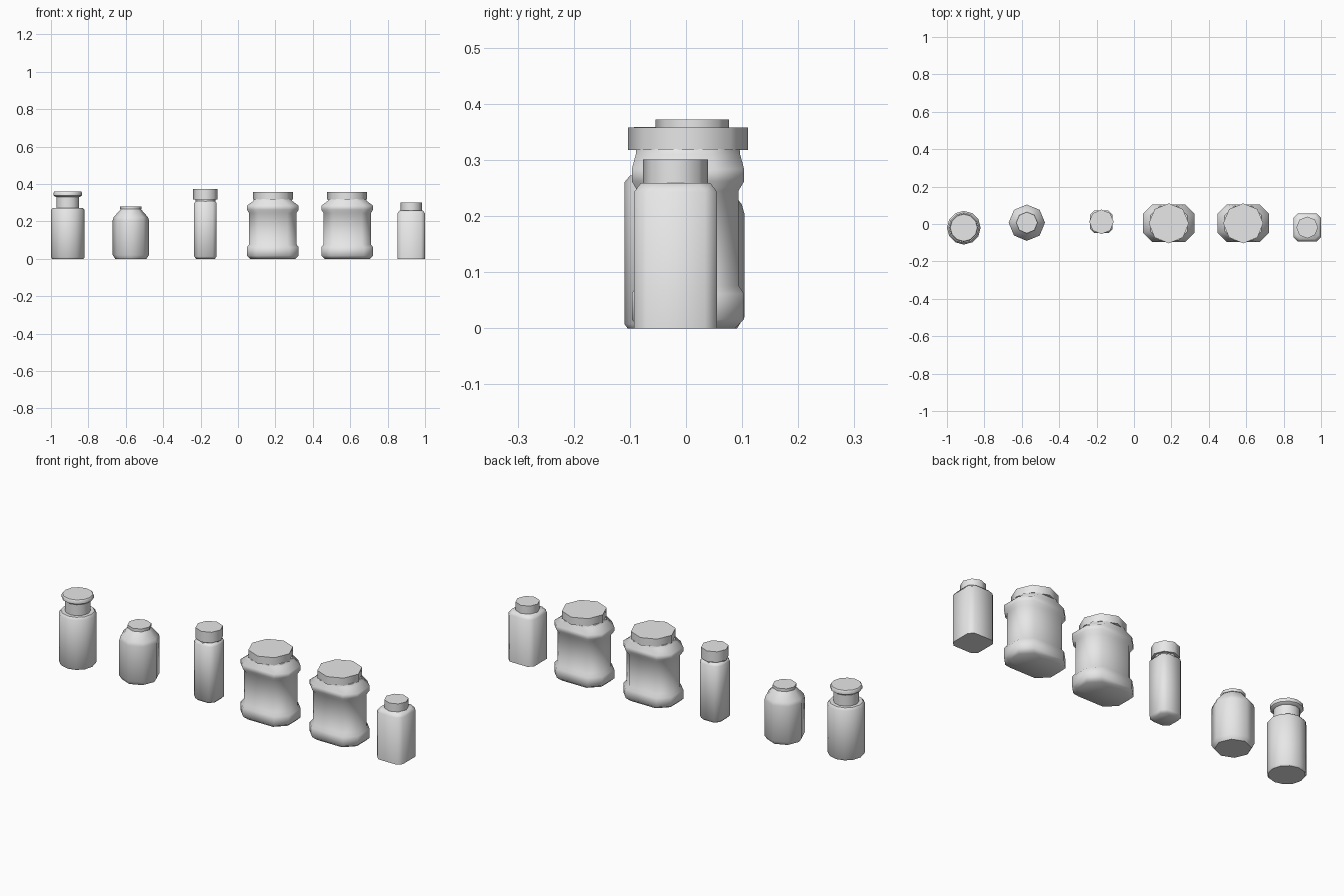
import bpy
import bmesh
from math import cos, sin, pi, radians

cube = bpy.data.objects.get("Cube")
if cube:
    bpy.data.objects.remove(cube, do_unlink=True)

grey = bpy.data.materials.new("plain_grey")
grey.use_nodes = True
grey.diffuse_color = (0.8, 0.8, 0.8, 1)
grey.node_tree.nodes["Principled BSDF"].inputs["Base Color"].default_value = (0.8, 0.8, 0.8, 1)


def polygon(radius, sides):
    """Regular outline with corners on the axes."""
    return [(radius * cos(2 * pi * i / sides), radius * sin(2 * pi * i / sides))
            for i in range(sides)]


def cut_rectangle(hx, hy, cut):
    """Rectangle outline with its four corners cut off."""
    a, b = hx - cut, hy - cut
    return [(hx, -b), (hx, b), (a, hy), (-a, hy),
            (-hx, b), (-hx, -b), (-a, -hy), (a, -hy)]


def loft(name, centre, levels):
    """Join a stack of (height, outline) rings and close both ends."""
    bm = bmesh.new()
    rings = [[bm.verts.new((x, y, z)) for x, y in outline] for z, outline in levels]
    for low, high in zip(rings, rings[1:]):
        n = len(low)
        for i in range(n):
            j = (i + 1) % n
            bm.faces.new((low[i], low[j], high[j], high[i]))
    bm.faces.new(rings[0][::-1])
    bm.faces.new(rings[-1])
    mesh = bpy.data.meshes.new(name)
    bm.to_mesh(mesh)
    bm.free()
    mesh.materials.append(grey)
    obj = bpy.data.objects.new(name, mesh)
    obj.location = (centre[0], centre[1], 0)
    bpy.context.collection.objects.link(obj)
    bpy.ops.object.select_all(action="DESELECT")
    obj.select_set(True)
    bpy.context.view_layer.objects.active = obj
    bpy.ops.object.shade_smooth_by_angle(angle=radians(50))
    return obj


def round_part(name, centre, sides, profile):
    return loft(name, centre, [(z, polygon(r, sides)) for z, r in profile])


def square_part(name, centre, cut, profile):
    return loft(name, centre, [(z, cut_rectangle(hx, hy, cut)) for z, hx, hy in profile])


# Round bottle with a narrow neck and a flared stopper
spot = (-0.91, -0.02)
round_part("round_bottle_body", spot, 12,
           [(0, 0.084), (0.008, 0.09), (0.26, 0.09), (0.272, 0.08)])
round_part("round_bottle_neck", spot, 12, [(0.27, 0.061), (0.335, 0.061)])
round_part("round_bottle_stopper", spot, 12,
           [(0.33, 0.064), (0.339, 0.076), (0.354, 0.076), (0.359, 0.072)])

# Eight-sided jar with a sloping shoulder
spot = (-0.573, 0.007)
round_part("shoulder_jar_body", spot, 8,
           [(0, 0.084), (0.02, 0.097), (0.205, 0.097), (0.222, 0.092), (0.266, 0.053)])
round_part("shoulder_jar_lid", spot, 8, [(0.265, 0.057), (0.28, 0.057)])

# Slim spice jar
spot = (-0.174, 0.0115)
square_part("slim_jar_body", spot, 0.022,
            [(0, 0.05, 0.05), (0.012, 0.06, 0.06), (0.297, 0.06, 0.06), (0.31, 0.05, 0.05)])
round_part("slim_jar_neck", spot, 8, [(0.305, 0.054), (0.32, 0.054)])
round_part("slim_jar_lid", spot, 8, [(0.316, 0.0655), (0.372, 0.0655)])

# Two wide jars with bulging bands and a broad lid
for label, x in (("first", 0.186), ("second", 0.584)):
    spot = (x, 0.0035)
    square_part(label + "_wide_jar_body", spot, 0.05,
                [(0, 0.122, 0.084), (0.016, 0.138, 0.1), (0.062, 0.138, 0.1),
                 (0.077, 0.127, 0.09), (0.245, 0.127, 0.09), (0.262, 0.138, 0.1),
                 (0.284, 0.138, 0.1), (0.31, 0.103, 0.093), (0.32, 0.099, 0.092)])
    round_part(label + "_wide_jar_lid", spot, 8, [(0.318, 0.107), (0.358, 0.107)])

# Small square bottle
spot = (0.926, -0.0185)
square_part("square_bottle_body", spot, 0.022,
            [(0, 0.074, 0.074), (0.243, 0.074, 0.074), (0.259, 0.062, 0.062)])
round_part("square_bottle_lid", spot, 8, [(0.257, 0.058), (0.301, 0.058)])
